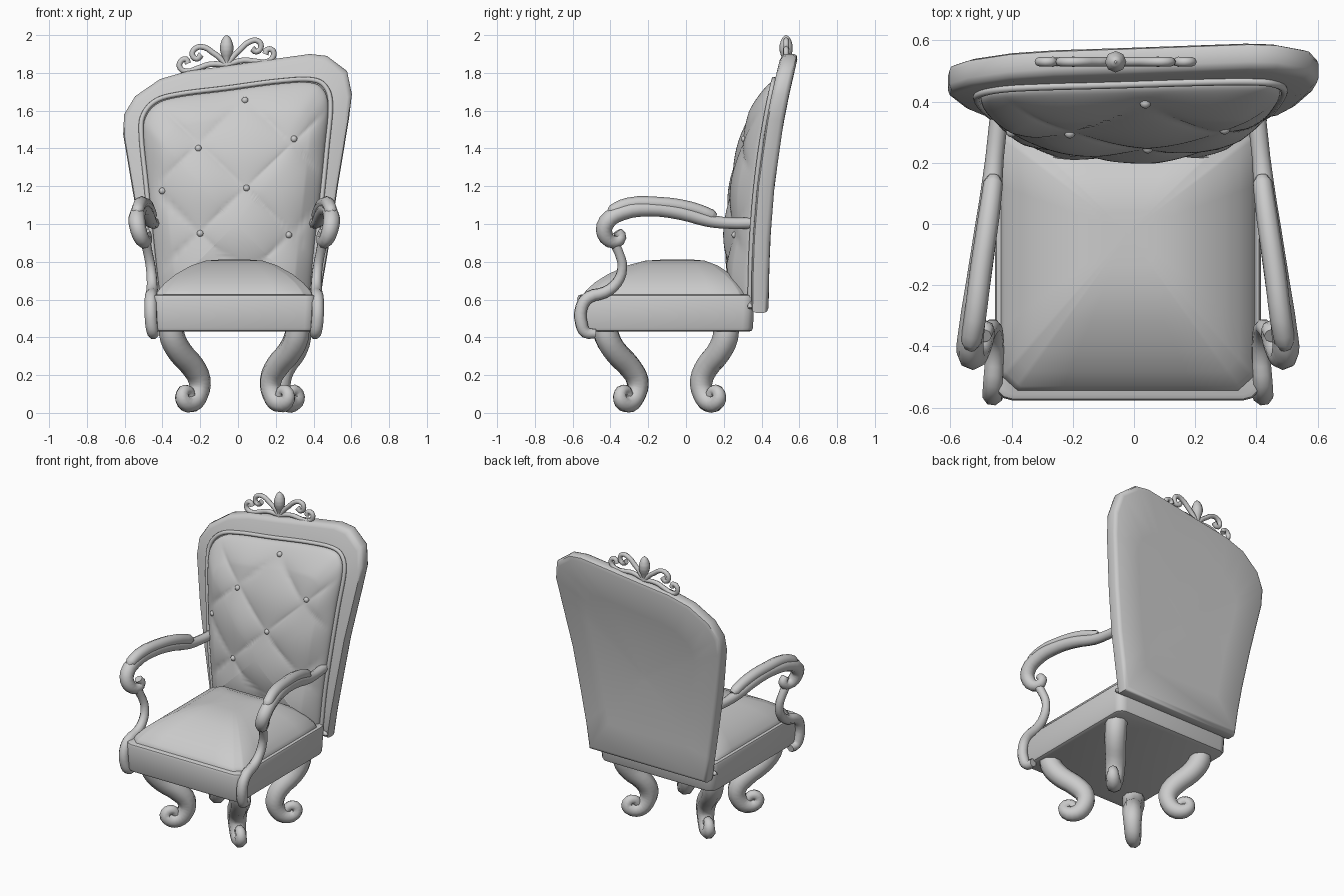
import bpy, bmesh, math
from mathutils import Vector

if "Cube" in bpy.data.objects:
    bpy.data.objects.remove(bpy.data.objects["Cube"])

CX = -0.02  # plane of symmetry for seat, arms and legs


def finish(name, bm, angle=40):
    bmesh.ops.recalc_face_normals(bm, faces=bm.faces)
    me = bpy.data.meshes.new(name)
    bm.to_mesh(me)
    bm.free()
    ob = bpy.data.objects.new(name, me)
    bpy.context.collection.objects.link(ob)
    smooth(ob, angle)
    return ob


def smooth(ob, angle=40):
    bpy.ops.object.select_all(action='DESELECT')
    ob.select_set(True)
    bpy.context.view_layer.objects.active = ob
    bpy.ops.object.shade_smooth_by_angle(angle=math.radians(angle))


def loft(name, rings, angle=40):
    """Skin a stack of equal-length closed rings and cap both ends."""
    bm = bmesh.new()
    rows = [[bm.verts.new(p) for p in r] for r in rings]
    n = len(rows[0])
    for a, b in zip(rows, rows[1:]):
        for i in range(n):
            j = (i + 1) % n
            bm.faces.new((a[i], a[j], b[j], b[i]))
    bm.faces.new(rows[0])
    bm.faces.new(rows[-1])
    return finish(name, bm, angle)


def tube(name, pts, radii, closed=False, res=3):
    """Round tube of varying radius along a smooth path."""
    cu = bpy.data.curves.new(name, 'CURVE')
    cu.dimensions = '3D'
    cu.bevel_depth = 1.0
    cu.bevel_resolution = 2
    cu.resolution_u = res
    cu.use_fill_caps = True
    sp = cu.splines.new('BEZIER')
    sp.bezier_points.add(len(pts) - 1)
    for bp, p, r in zip(sp.bezier_points, pts, radii):
        bp.co = p
        bp.radius = r
        bp.handle_left_type = bp.handle_right_type = 'AUTO'
    sp.use_cyclic_u = closed
    tmp = bpy.data.objects.new(name + "_path", cu)
    bpy.context.collection.objects.link(tmp)
    dg = bpy.context.evaluated_depsgraph_get()
    me = bpy.data.meshes.new_from_object(tmp.evaluated_get(dg))
    bpy.data.objects.remove(tmp)
    ob = bpy.data.objects.new(name, me)
    bpy.context.collection.objects.link(ob)
    smooth(ob, 50)
    return ob


def rounded(pts, k):
    """Closed Catmull-Rom resampling of 2D points."""
    out, n = [], len(pts)
    for i in range(n):
        a, b, c, d = (Vector(pts[(i + o) % n]) for o in (-1, 0, 1, 2))
        for s in range(k):
            t = s / k
            out.append(0.5 * (2 * b + (c - a) * t + (2 * a - 5 * b + 4 * c - d) * t * t
                              + (3 * b - a - 3 * c + d) * t ** 3))
    return out


def lean(z):
    """y of the front face of the curved backrest."""
    return 0.345 + 0.16 * (max(z - 0.52, 0) / 1.38) ** 2.3


# Backrest plate: lopsided outline, leaning backwards
outline = [(-.45, .53), (-.475, .70), (-.505, .88), (-.555, 1.16), (-.608, 1.475), (-.603, 1.58),
           (-.545, 1.676), (-.413, 1.767), (-.265, 1.81), (-.04, 1.84), (.18, 1.872), (.38, 1.90),
           (.47, 1.89), (.577, 1.81), (.603, 1.687), (.587, 1.554), (.53, 1.21), (.487, .92),
           (.45, .70), (.425, .53)]


def plate_ring(t, dy):
    pts = [(-.01 + (x + .01) * t, 1.15 + (z - 1.15) * t) for x, z in outline]
    return [(x, lean(z) + dy, z) for x, z in pts]


loft("backrest_frame", [plate_ring(t, dy) for t, dy in (
    (.05, .092), (.35, .092), (.65, .092), (.96, .092), (.99, .083), (1, .068), (1, .025),
    (.99, .008), (.96, 0), (.65, 0), (.35, 0), (.05, 0))], 45)

# Tufted back cushion with diamond creases, and its piping
inner = rounded([(-.395, .56), (-.42, .60), (-.45, .85), (-.485, 1.2), (-.512, 1.47), (-.50, 1.58),
                 (-.43, 1.655), (-.30, 1.69), (-.06, 1.72), (.20, 1.755), (.38, 1.765), (.46, 1.73),
                 (.49, 1.63), (.47, 1.40), (.445, 1.15), (.41, .85), (.385, .60), (.36, .56)], 9)
tube("backrest_piping", [(p.x, lean(p.y) - .006, p.y) for p in inner], [.013] * len(inner), True, 1)


def cushion_ring(t):
    ring = []
    for p in inner:
        x, z = -.01 + (p.x + .01) * t * .975, 1.0 + (p.y - 1.0) * t * .98
        a, b = (x - .04) / .245, (z - 1.19) / .235
        tuft = abs(math.sin(math.pi * (a + b) / 2) * math.sin(math.pi * (a - b) / 2)) ** .6
        dome = max(1 - t * t, 0) ** .6
        ring.append((x, lean(z) - .012 - .124 * dome - .024 * tuft * min(1, (1 - t) * 5), z))
    return ring


cushion = loft("back_cushion", [[(x, y + .02, z) for x, y, z in cushion_ring(1)]]
               + [cushion_ring(1 - (i / 60) ** 1.2 * .985) for i in range(61)], 60)

for bx, bz in [(.037, 1.655), (-.21, 1.40), (.296, 1.45), (-.40, 1.175), (.045, 1.19),
               (-.20, .95), (.268, .942)]:
    v = min(cushion.data.vertices, key=lambda v: (v.co.x - bx) ** 2 + (v.co.z - bz) ** 2)
    bm = bmesh.new()
    bmesh.ops.create_uvsphere(bm, u_segments=12, v_segments=8, radius=.018)
    bmesh.ops.translate(bm, verts=bm.verts, vec=(bx, v.co.y + .003, bz))
    finish("cushion_button", bm)

# Seat frame
bm = bmesh.new()
bmesh.ops.create_cube(bm, size=1)
for v in bm.verts:
    s = .98 if v.co.z < 0 else 1
    v.co = (CX + v.co.x * .87 * s, -.107 + v.co.y * .94 * s, .528 + v.co.z * .196)
bmesh.ops.bevel(bm, geom=[e for e in bm.edges if abs(e.verts[0].co.z - e.verts[1].co.z) > .1],
                offset=.055, segments=3, profile=.5, affect='EDGES')
bmesh.ops.bevel(bm, geom=[e for e in bm.edges if abs(e.verts[0].co.z - e.verts[1].co.z) < .01],
                offset=.02, segments=2, profile=.5, affect='EDGES')
finish("seat_frame", bm)

# Domed seat cushion
corners = [(sx * a, (.33 if sy > 0 else -.545) + sy * b)
           for sx, sy, first in ((1, 1, 0), (-1, 1, 1), (-1, -1, 0), (1, -1, 1))
           for a, b in (((.415, -.05), (.36, 0)) if not first else ((.36, 0), (.415, -.05)))]
square = []
for i, p in enumerate(corners):
    q = corners[(i + 1) % len(corners)]
    square += [Vector(p).lerp(Vector(q), s / 5) for s in range(5)]
loft("seat_cushion", [[(CX + p.x * t, -.03 + (p.y + .03) * t, z) for p in square] for t, z in (
    (1, .59), (1, .625), (.97, .648), (.88, .69), (.75, .733), (.55, .78), (.36, .806), (.2, .811),
    (.03, .812))], 60)

# Cabriole legs, bending inwards on the diagonal and ending in a scroll
leg = [(0, .46, .068), (.008, .40, .068), (.05, .32, .066), (.115, .245, .064), (.152, .17, .06),
       (.145, .10, .054), (.11, .052, .05), (.067, .062, .042), (.06, .102, .034), (.088, .118, .03),
       (.105, .09, .028)]
for name, sx, y0, sy, shift in (("front_leg_left", -1, -.43, 1, 0), ("front_leg_right", 1, -.43, 1, 0.01),
                                ("back_leg_left", -1, .212, -1, 0), ("back_leg_right", 1, .212, -1, .06)):
    low = [min(1, (.46 - z) / .3) for o, z, r in leg]
    tube(name, [(CX + shift * k + sx * (.335 - o), y0 + sy * o + .022 * k, z)
                for (o, z, r), k in zip(leg, low)], [r for o, z, r in leg])

# Arms: (sideways distance, y, z, radius)
arm = [(.42, .36, 1.005, .03), (.435, .22, 1.005, .03), (.445, .12, 1.018, .034), (.465, -.03, 1.06, .038),
       (.49, -.2, 1.08, .04), (.51, -.34, 1.06, .042), (.515, -.42, 1.01, .045), (.50, -.43, .945, .042),
       (.475, -.385, .905, .036), (.465, -.345, .93, .03), (.47, -.365, .962, .025)]
pad = [(.438, .155, 1.035, .02), (.44, .135, 1.045, .032), (.455, .02, 1.085, .035), (.48, -.15, 1.108, .036),
       (.5, -.31, 1.103, .036), (.512, -.385, 1.07, .034), (.514, -.405, 1.055, .02)]
post = [(.47, -.385, .91, .028), (.455, -.352, .84, .026), (.442, -.337, .77, .027), (.435, -.365, .69, .029),
        (.435, -.43, .638, .032), (.44, -.515, .612, .034), (.442, -.553, .56, .034), (.438, -.553, .47, .034),
        (.43, -.53, .425, .032), (.425, -.48, .42, .026)]
for side, s in (("left", -1), ("right", 1)):
    for part, path in (("arm_rail", arm), ("arm_pad", pad), ("arm_post", post)):
        tube(f"{part}_{side}", [(CX + s * d, y, z) for d, y, z, r in path], [p[3] for p in path])

# Crest: a bud between scrolls, tilted with the top edge
inner_scroll = [(0, 0), (.04, .05), (.07, .075), (.12, .112), (.165, .112), (.182, .08), (.158, .055), (.135, .075)]
outer_scroll = [(.0, .005), (.09, .018), (.15, .005), (.21, -.005), (.245, .015), (.245, .05), (.215, .06),
                (.205, .036)]
for side, s in (("left", -1), ("right", 1)):
    for part, path in (("inner", inner_scroll), ("outer", outer_scroll)):
        tube(f"crest_{part}_scroll_{side}",
             [(-.06 + s * d, .53, 1.838 + h + .12 * s * d) for d, h in path],
             [.015] * (len(path) - 1) + [.017])
tube("crest_bud", [(-.06, .53, z) for z in (1.82, 1.86, 1.88, 1.90, 1.92, 1.945, 1.97, 1.988, 2.0)],
     [.018, .015, .022, .030, .035, .035, .028, .018, .004])
